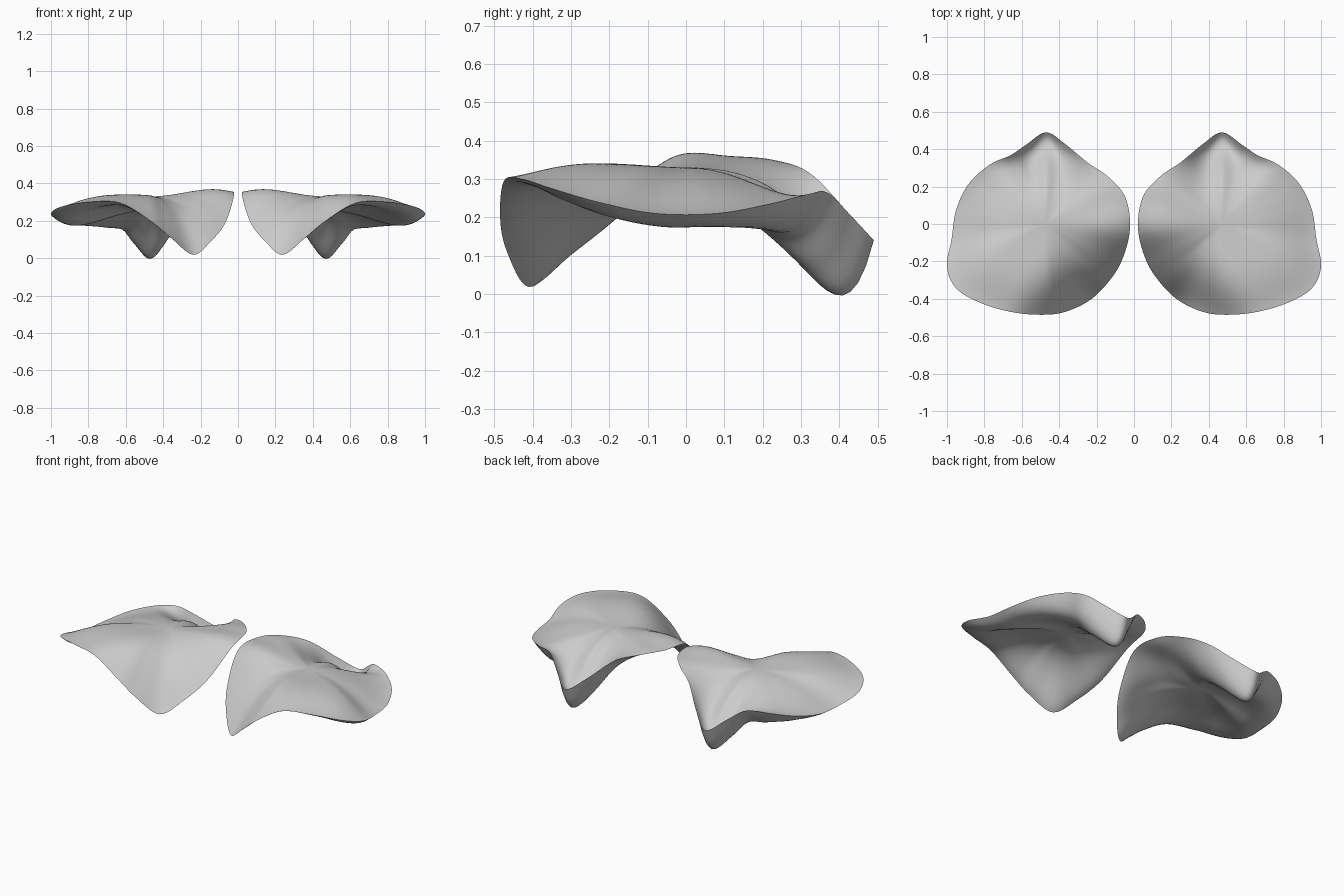
import bpy, bmesh

if "Cube" in bpy.data.objects:
    bpy.data.objects.remove(bpy.data.objects["Cube"])

# Rim stations around one plate (x, y, z), starting at the back lobe
RIM = [
    (.47, .49, .14), (.575, .425, .21), (.66, .368, .265), (.77, .318, .26), (.88, .22, .235),
    (.95, .08, .21), (.975, -.08, .21), (1.0, -.23, .24), (.945, -.35, .275), (.80, -.43, .30),
    (.63, -.475, .295), (.47, -.485, .20), (.36, -.467, .11), (.24, -.41, .018),
    (.145, -.32, .09), (.067, -.20, .19), (.022, -.03, .335), (.045, .14, .355),
    (.135, .25, .345), (.25, .33, .31), (.365, .425, .21)]
# Heights of the upper and under side at 50% and 80% of the radius
TOP = [
    (.262, .135), (.265, .17), (.28, .23), (.295, .262), (.297, .253), (.30, .245), (.305, .248),
    (.325, .28), (.335, .305), (.34, .32), (.34, .32), (.33, .27), (.305, .20), (.28, .143),
    (.285, .19), (.318, .262), (.355, .36), (.352, .36), (.335, .345), (.295, .285), (.265, .175)]
UNDER = [
    (.135, -.003), (.155, .075), (.18, .155), (.195, .165), (.205, .172), (.208, .175),
    (.208, .175), (.235, .20), (.265, .24), (.28, .275), (.285, .28), (.27, .225), (.245, .16),
    (.23, .11), (.24, .15), (.27, .22), (.295, .325), (.295, .325), (.26, .30), (.205, .23),
    (.155, .085)]
CENTRE = (.47, 0)
SUB, RINGS = 6, 24
n, m = len(RIM), len(RIM) * SUB


def resample(points):
    out = []
    for i in range(n):
        quad = [points[(i + k) % n] for k in (-1, 0, 1, 2)]
        for t in (s / SUB for s in range(SUB)):
            out.append([.5 * (2*q + (r - o)*t + (2*o - 5*q + 4*r - s)*t*t
                              + (3*q - o - 3*r + s)*t**3) for o, q, r, s in zip(*quad)])
    return out


def radial(r, heights):
    knots = (0, .25, .64, 1)          # squared radius keeps the centre smooth
    total = 0
    for i, h in enumerate(heights):
        for j, k in enumerate(knots):
            if j != i:
                h *= (r * r - k) / (knots[i] - k)
        total += h
    return total


bm = bmesh.new()
rim = resample(RIM)
rim_verts = [bm.verts.new(p) for p in rim]


def skin(heights, hub_z, up):
    """Concentric rings from the centre to the shared rim."""
    hub = bm.verts.new((*CENTRE, hub_z))
    rings = []
    mids = resample(heights)
    for k in range(1, RINGS):
        r = k / RINGS
        rings.append([bm.verts.new((CENTRE[0] + (x - CENTRE[0]) * r, CENTRE[1] * (1 - r) + y * r,
                                    radial(r, (hub_z, a, b, z))))
                      for (x, y, z), (a, b) in zip(rim, mids)])
    rings.append(rim_verts)
    for i in range(m):
        j = (i + 1) % m
        faces = [(hub, rings[0][j], rings[0][i])]
        faces += [(a[i], a[j], b[j], b[i]) for a, b in zip(rings, rings[1:])]
        for f in faces:
            bm.faces.new(f if up else f[::-1])


# Upper and under side of the plate meet at a sharp rim
skin(TOP, .33, True)
skin(UNDER, .255, False)
bmesh.ops.recalc_face_normals(bm, faces=bm.faces)
me = bpy.data.meshes.new("curved_plates")
bm.to_mesh(me)
bm.free()
plates = bpy.data.objects.new("curved_plates", me)
bpy.context.collection.objects.link(plates)

# Matching plate on the other side
mirror = plates.modifiers.new("pair", 'MIRROR')
mirror.use_mirror_merge = False

bpy.context.view_layer.objects.active = plates
plates.select_set(True)
bpy.ops.object.shade_smooth_by_angle(angle=.8)
